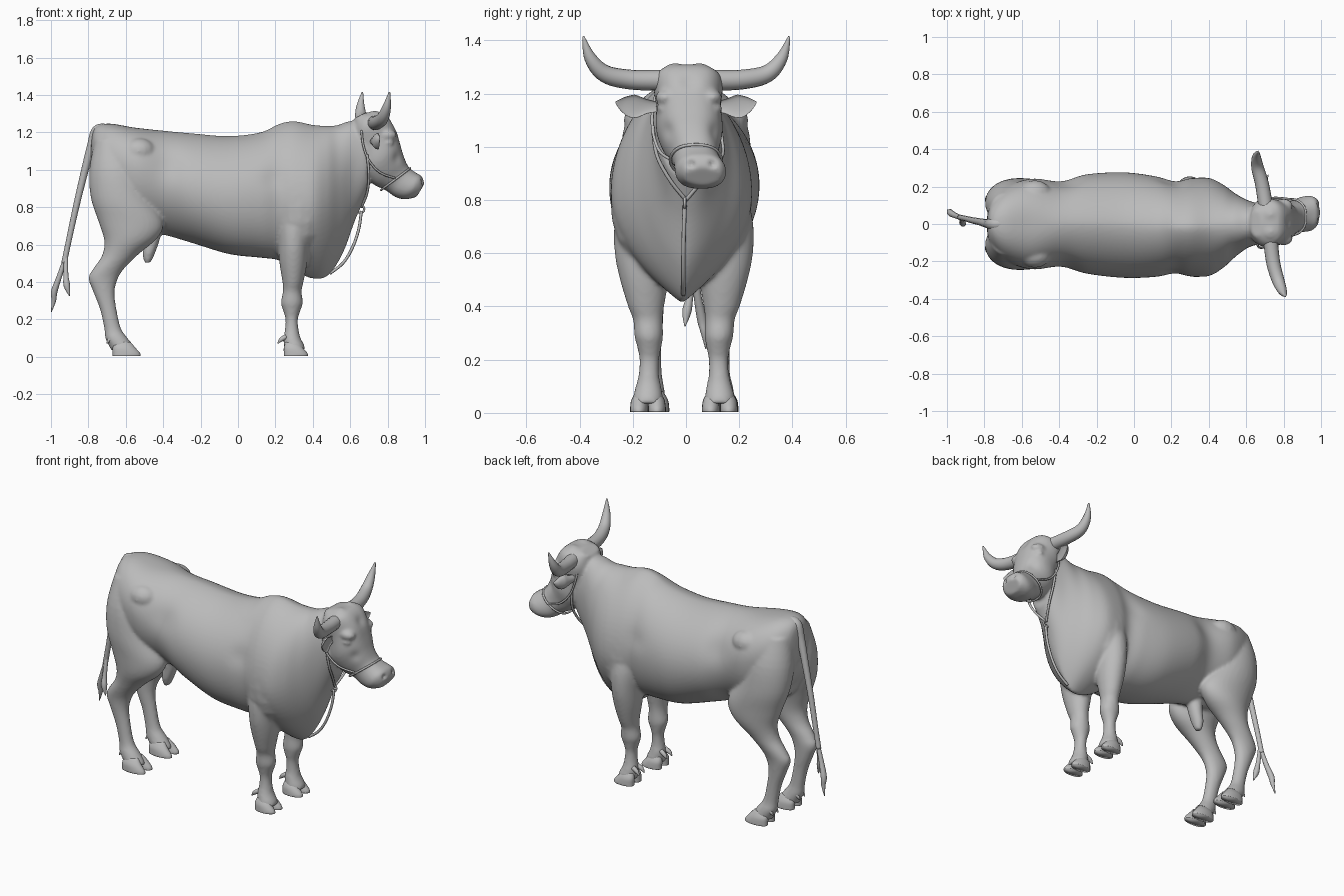
import bpy, bmesh, math
from mathutils import Vector

GREY = bpy.data.materials.new("plain_grey")
GREY.diffuse_color = (0.5, 0.5, 0.5, 1)


def smooth_rows(rows, steps):
    """Catmull-Rom interpolation through rows of numbers."""
    out = []
    for i in range(len(rows) - 1):
        p = [rows[max(i - 1, 0)], rows[i], rows[i + 1], rows[min(i + 2, len(rows) - 1)]]
        for s in range(steps):
            t = s / steps
            out.append([0.5 * (2 * b + (c - a) * t + (2 * a - 5 * b + 4 * c - d) * t * t
                               + (3 * b - a - 3 * c + d) * t ** 3) for a, b, c, d in zip(*p)])
    return out + [list(rows[-1])]


def skin(name, rings, closed=False):
    """Bridge rings of points into one surface."""
    bm = bmesh.new()
    vr = [[bm.verts.new(p) for p in r] for r in rings]
    n = len(vr[0])
    for i in range(len(vr) if closed else len(vr) - 1):
        a, b = vr[i], vr[(i + 1) % len(vr)]
        for j in range(n):
            bm.faces.new((a[j], a[(j + 1) % n], b[(j + 1) % n], b[j]))
    if not closed:
        bm.faces.new(vr[0])
        bm.faces.new(vr[-1])
    bmesh.ops.recalc_face_normals(bm, faces=bm.faces)
    me = bpy.data.meshes.new(name)
    bm.to_mesh(me)
    bm.free()
    me.materials.append(GREY)
    me.polygons.foreach_set("use_smooth", [True] * len(me.polygons))
    ob = bpy.data.objects.new(name, me)
    bpy.context.collection.objects.link(ob)
    return ob


def oval(ax, az, bx, bz, y, w, wide=0.5, top=1.0, low=1.0, n=32):
    """Ring from edge A to edge B, half-width w in y, widest at fraction 'wide'."""
    A, B = Vector((ax, y, az)), Vector((bx, y, bz))
    M = A.lerp(B, wide)
    pts = []
    for j in range(n):
        a = 2 * math.pi * j / n
        u, s = math.cos(a), math.sin(a)
        p = M.lerp(A if u > 0 else B, abs(u))
        p.y += math.copysign(w * abs(s) ** (top if u > 0 else low), s)
        pts.append(p)
    return pts


def loft(name, rows, side=1, steps=4, n=32, shift=0.0):
    rings = [oval(*r[:4], r[4] * side + shift, *r[5:], n=n) for r in smooth_rows(rows, steps)]
    return skin(name, rings)


def tube(name, rows, steps=6, n=12, closed=False, cup=0.0):
    """Rows are x, y, z, radius, radius along x."""
    rows = smooth_rows(rows, steps) if steps > 1 else rows
    pts = [Vector(r[:3]) for r in rows]
    rings, s = [], None
    for i, p in enumerate(pts):
        if closed:
            t = (pts[(i + 1) % len(pts)] - pts[i - 1]).normalized()
        else:
            t = (pts[min(i + 1, len(pts) - 1)] - pts[max(i - 1, 0)]).normalized()
        # carry the previous frame along so the tube never twists
        if s is None:
            s = Vector((1, 0, 0)) if abs(t.x) < 0.8 else Vector((0, 1, 0))
        s = (s - t * s.dot(t)).normalized()
        up = s.cross(t)
        ring = []
        for j in range(n):
            a = 2 * math.pi * j / n
            c = math.cos(a)
            c = -cup * c if (cup and c > 0) else c
            ring.append(p + s * (c * rows[i][4]) + up * (math.sin(a) * rows[i][3]))
        rings.append(ring)
    return skin(name, rings, closed)


def blob(name, loc, scale):
    rows = []
    for i in range(9):
        a = math.pi * (0.04 + 0.92 * i / 8)
        z, r = loc[2] + scale[2] * math.cos(a), math.sin(a)
        rows.append((loc[0] + scale[0] * r, z, loc[0] - scale[0] * r, z, loc[1], scale[1] * r))
    return loft(name, rows, steps=1, n=16)


# torso and neck
parts = [loft("body", [
    (-.785, 1.15, -.785, .98, 0, .05, .5, .9, .9),
    (-.765, 1.225, -.76, .88, 0, .12, .45, .9, .9),
    (-.69, 1.247, -.69, .74, 0, .195, .4, .85, 1),
    (-.55, 1.225, -.55, .68, 0, .242, .4, .85, 1.1),
    (-.39, 1.208, -.39, .65, 0, .23, .48, 1.1, 1.3),
    (-.25, 1.195, -.25, .61, 0, .266, .52, 1.2, 1.1),
    (-.05, 1.18, -.05, .55, -.006, .282, .52, 1.2, .9),
    (.12, 1.20, .12, .53, -.014, .268, .52, 1.2, .9),
    (.22, 1.245, .22, .515, -.018, .246, .54, 1.3, 1),
    (.30, 1.26, .30, .46, -.018, .262, .54, 1.3, 1.5),
    (.40, 1.24, .40, .415, -.016, .262, .5, 1.25, 1.9),
    (.475, 1.235, .48, .43, -.012, .222, .47, 1.1, 1.9),
    (.53, 1.238, .56, .55, -.006, .168, .44, 1, 1.5),
    (.60, 1.26, .63, .74, 0, .125, .42, .85, 1),
    (.67, 1.25, .70, .89, 0, .105, .5, .8, .9)], steps=6, n=72)]

# head, tilted down and turned slightly to one side
parts.append(loft("head", [
    (.68, 1.305, .62, 1.275, .003, .07, .5, .8, .8),
    (.775, 1.305, .62, 1.19, .007, .128, .5, .6, .7),
    (.835, 1.235, .645, 1.08, .01, .122, .5, .65, .7),
    (.866, 1.14, .67, .99, .013, .125, .5, .75, .7),
    (.885, 1.075, .72, .925, .02, .105, .5, .8, .8),
    (.912, 1.015, .79, .89, .038, .087, .5, .8, .8),
    (.95, .985, .84, .855, .05, .093, .5, .75, .75),
    (.982, .965, .895, .842, .057, .095, .5, .7, .75),
    (.997, .925, .955, .855, .064, .07, .5, .7, .75)], n=48))
parts.append(loft("scrotum", [(-.40, .70, -.50, .70, 0, .05), (-.42, .62, -.50, .62, 0, .045),
                              (-.445, .55, -.51, .55, 0, .038), (-.465, .505, -.50, .50, 0, .02)]))

HIND = [(-.60, 1.17, -.765, 1.16, .085, .08), (-.52, 1.02, -.795, 1.0, .108, .118),
        (-.46, .85, -.787, .85, .13, .115), (-.40, .72, -.745, .72, .142, .10),
        (-.43, .635, -.715, .62, .145, .088), (-.53, .55, -.728, .54, .14, .068),
        (-.61, .47, -.775, .47, .135, .054), (-.645, .41, -.80, .42, .13, .047),
        (-.66, .34, -.775, .35, .128, .042), (-.647, .24, -.737, .25, .128, .036),
        (-.625, .15, -.715, .15, .128, .037), (-.59, .10, -.71, .10, .13, .047),
        (-.56, .06, -.69, .06, .13, .052), (-.55, .035, -.68, .035, .13, .05)]
FORE = [(.40, .85, .22, .85, .15, .08), (.39, .72, .21, .72, .155, .105), (.38, .60, .215, .60, .15, .11),
        (.37, .50, .222, .50, .148, .092), (.35, .40, .238, .40, .142, .068), (.34, .35, .24, .35, .135, .056),
        (.347, .29, .23, .29, .132, .054), (.335, .25, .24, .25, .13, .046),
        (.32, .20, .254, .20, .13, .037), (.325, .14, .25, .14, .132, .039),
        (.335, .10, .243, .10, .133, .048), (.355, .06, .245, .06, .135, .056), (.36, .035, .25, .035, .135, .055)]

for side, word in ((1, "left"), (-1, "right")):
    parts.append(loft("hind_leg_" + word, HIND, side))
    parts.append(loft("fore_leg_" + word, FORE, side, shift=-.008))
    # eyes, brows, poll bumps, hip bones and shoulder mass
    parts.append(blob("eye_" + word, (.805, .013 + side * .104, 1.145), (.026, .02, .016)))
    parts.append(blob("brow_" + word, (.80, .01 + side * .088, 1.185), (.05, .038, .03)))
    parts.append(blob("poll_" + word, (.73, .005 + side * .045, 1.285), (.05, .045, .03)))
    parts.append(blob("hip_" + word, (-.53, side * .16, 1.10), (.09, .075, .07)))
    parts.append(blob("shoulder_" + word, (.33, side * .155 - .018, .80), (.14, .112, .23)))
    # cloven hooves with dewclaws
    for leg, back, toe, y in (("hind", -.67, -.52, side * .13), ("fore", .245, .375, side * .135 - .008)):
        for k in (-1, 1):
            cy = y + k * .034
            end = f"{word}_{'outer' if k == side else 'inner'}"
            loft(f"{leg}_hoof_{end}", [
                (toe - .055, .08, back + .01, .08, cy - k * .009, .019, .5, 1, 1),
                (toe - .03, .05, back, .05, cy - k * .002, .03, .5, 1, .8),
                (toe - .004, .02, back, .02, cy, .033, .5, 1, .8),
                (toe, .004, back, .004, cy, .033, .5, 1, .8)], steps=3, n=20)
            tube(f"{leg}_dewclaw_{end}", [
                (back + .012, y + k * .02, .108, .014, .014),
                (back - .015, y + k * .024, .092, .012, .012),
                (back - .032, y + k * .025, .072, .003, .003)], steps=3, n=10)

# blend the flesh parts into one skin
bpy.ops.object.select_all(action='DESELECT')
for p in parts:
    p.select_set(True)
body = parts[0]
bpy.context.view_layer.objects.active = body
bpy.ops.object.join()
rm = body.modifiers.new("blend", 'REMESH')
rm.mode, rm.voxel_size, rm.use_smooth_shade = 'VOXEL', 0.009, True
sm = body.modifiers.new("soften", 'SMOOTH')
sm.factor, sm.iterations = 0.5, 8
dg = bpy.context.evaluated_depsgraph_get()
me = bpy.data.meshes.new_from_object(body.evaluated_get(dg))
body.modifiers.clear()
body.data = me
me.materials.clear()
me.materials.append(GREY)

# sculpted hollows: point, radius, depth
DENTS = [((.985, .02, .935), .014, .016), ((.985, .10, .935), .014, .016),    # nostrils
         ((.84, .01, 1.25), .03, .008),                                       # forehead
         ((-.79, 0, .97), .035, .015), ((-.77, 0, .80), .045, .02)]           # rump cleft
for s in (-1, 1):
    DENTS += [((-.36, s * .24, 1.03), .08, .01), ((.18, s * .25, .95), .06, .008),
              ((.86, .02 + s * .1, 1.06), .03, .008)]
normals = [v.normal.copy() for v in me.vertices]
for v, nrm in zip(me.vertices, normals):
    for p, r, d in DENTS:
        q = (v.co - Vector(p)).length / r
        if q < 3:
            v.co -= nrm * d * math.exp(-q * q)

# horns and cupped ears
HORNS = {"left": [(.705, .09, 1.25, .039, .039), (.685, .21, 1.253, .037, .037), (.66, .305, 1.275, .033, .033),
                  (.655, .36, 1.335, .023, .023), (.665, .388, 1.415, .004, .004)],
         "right": [(.73, -.09, 1.25, .039, .039), (.745, -.21, 1.253, .037, .037), (.772, -.305, 1.275, .033, .033),
                   (.795, -.36, 1.335, .023, .023), (.81, -.386, 1.415, .004, .004)]}
for word, s in (("left", 1), ("right", -1)):
    tube("horn_" + word, HORNS[word], n=16)
    dx = -.02 * s
    tube("ear_" + word, [(.705 + dx, s * .10, 1.15, .018, .02), (.715 + dx, s * .145, 1.152, .027, .026),
                         (.73 + dx, s * .195, 1.152, .044, .034), (.735 + dx, s * .235, 1.16, .029, .022),
                         (.74 + dx, s * .264, 1.168, .004, .003)], n=16, cup=.35)

# tail with split tuft
tube("tail", [(-.70, 0, 1.215, .03, .03), (-.752, 0, 1.205, .032, .032), (-.785, .002, 1.12, .024, .024),
              (-.818, .01, 1.0, .02, .02), (-.866, .02, .80, .017, .017), (-.905, .03, .62, .015, .015),
              (-.93, .035, .50, .015, .015)])
tube("tail_tuft_long", [(-.925, .035, .52, .012, .012), (-.955, .045, .43, .015, .014), (-.982, .06, .35, .018, .017),
                        (-.985, .068, .30, .012, .012), (-.998, .075, .24, .002, .002)])
tube("tail_tuft_short", [(-.92, .033, .54, .011, .011), (-.92, .015, .44, .013, .013),
                         (-.915, .003, .38, .017, .017), (-.90, -.004, .325, .002, .002)])

# halter: nose band, cheek straps, throat strap, ring and lead rope
band = oval(.92, 1.008, .765, .892, .037, .096, .5, .8, .8)
tube("nose_band", [(*p, .006, .006) for p in band], steps=1, n=8, closed=True)
for word, s in (("left", 1), ("right", -1)):
    tube("cheek_strap_" + word, [(.84, .035 + s * .097, .955, .006, .006), (.76, .02 + s * .12, .985, .006, .006),
                                 (.70, .005 + s * .128, 1.05, .006, .006), (.67, s * .126, 1.13, .006, .006),
                                 (.66, s * .11, 1.21, .006, .006)], n=8)
    tube("throat_strap_" + word, [(.69, s * .125, 1.08, .007, .007), (.70, s * .11, .97, .007, .007),
                                  (.69, s * .06, .875, .007, .007), (.66, 0, .80, .007, .007)], n=8)
ring = [(.655 + .02 * math.cos(i * math.pi / 8), -.005, .79 + .02 * math.sin(i * math.pi / 8), .006, .006)
        for i in range(16)]
tube("halter_ring", ring, steps=1, n=8, closed=True)
tube("lead_rope", [(.66, -.005, .78, .008, .008), (.645, -.008, .68, .008, .008), (.61, -.01, .58, .008, .008),
                   (.56, -.01, .50, .008, .008), (.49, -.01, .445, .008, .008)], n=8)
